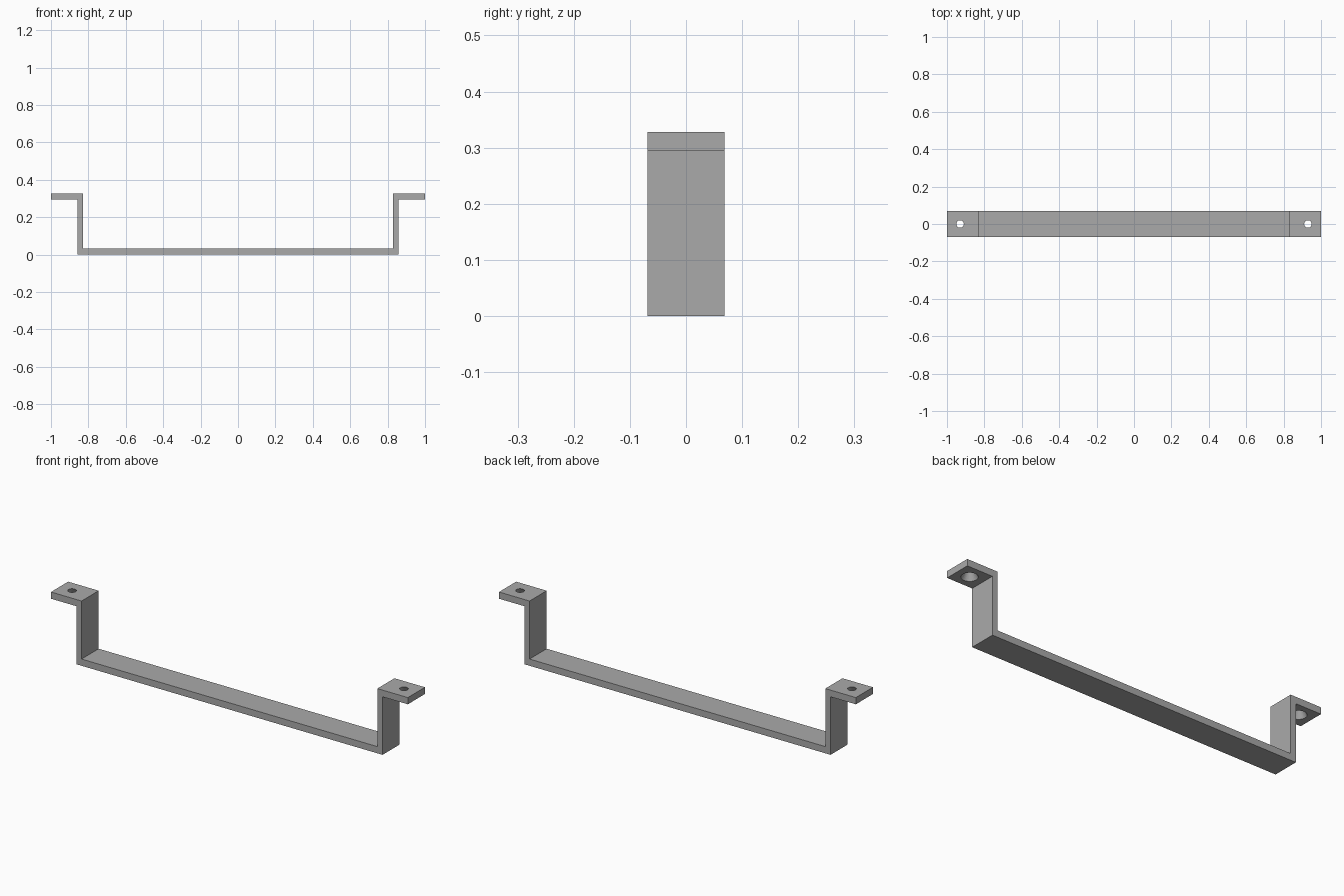
import bpy
import bmesh
from math import cos, sin, tau

cube = bpy.data.objects.get("Cube")
if cube:
    bpy.data.objects.remove(cube, do_unlink=True)

HALF_DEPTH = 0.0685
HOLE_X = 0.93
FLANGE_LOW, TOP = 0.294, 0.328

metal = bpy.data.materials.new("grey metal")
metal.use_nodes = True
grey = (0.4, 0.4, 0.4, 1)
metal.diffuse_color = grey
metal.node_tree.nodes["Principled BSDF"].inputs["Base Color"].default_value = grey


def make_object(name, bm):
    bmesh.ops.recalc_face_normals(bm, faces=bm.faces)
    mesh = bpy.data.meshes.new(name)
    bm.to_mesh(mesh)
    bm.free()
    mesh.materials.append(metal)
    obj = bpy.data.objects.new(name, mesh)
    bpy.context.collection.objects.link(obj)
    return obj


# Bent strip: half profile mirrored, then extruded through its depth
half = [(0.829, 0.034), (0.829, TOP), (1, TOP),
        (1, FLANGE_LOW), (0.858, FLANGE_LOW), (0.858, 0)]
profile = half + [(-x, z) for x, z in reversed(half)]
bm = bmesh.new()
face = bm.faces.new([bm.verts.new((x, -HALF_DEPTH, z)) for x, z in profile])
extruded = bmesh.ops.extrude_face_region(bm, geom=[face])["geom"]
moved = [v for v in extruded if isinstance(v, bmesh.types.BMVert)]
bmesh.ops.translate(bm, verts=moved, vec=(0, 2 * HALF_DEPTH, 0))
bracket = make_object("bracket_strip", bm)


# Screw holes: cones that widen towards the underside of each flange
def countersink(name, x):
    overshoot = 0.005
    slope = 0.018 / (TOP - FLANGE_LOW)
    rings = []
    bm = bmesh.new()
    for z in (FLANGE_LOW - overshoot, TOP + overshoot):
        r = 0.02 + (TOP - z) * slope
        rings.append([bm.verts.new((x + r * cos(tau * i / 32), r * sin(tau * i / 32), z))
                      for i in range(32)])
    low, high = rings
    for i in range(32):
        j = (i + 1) % 32
        bm.faces.new((low[i], low[j], high[j], high[i]))
    bm.faces.new(low)
    bm.faces.new(high)
    cutter = make_object(name, bm)
    cutter.hide_render = True
    cutter.hide_set(True)
    cut = bracket.modifiers.new(name, 'BOOLEAN')
    cut.operation = 'DIFFERENCE'
    cut.solver = 'EXACT'
    cut.object = cutter


countersink("left_hole_cutter", HOLE_X)
countersink("right_hole_cutter", -HOLE_X)

# Smooth hole walls, sharp strip edges
bpy.ops.object.select_all(action='DESELECT')
bracket.select_set(True)
bpy.context.view_layer.objects.active = bracket
bpy.ops.object.shade_smooth_by_angle()
